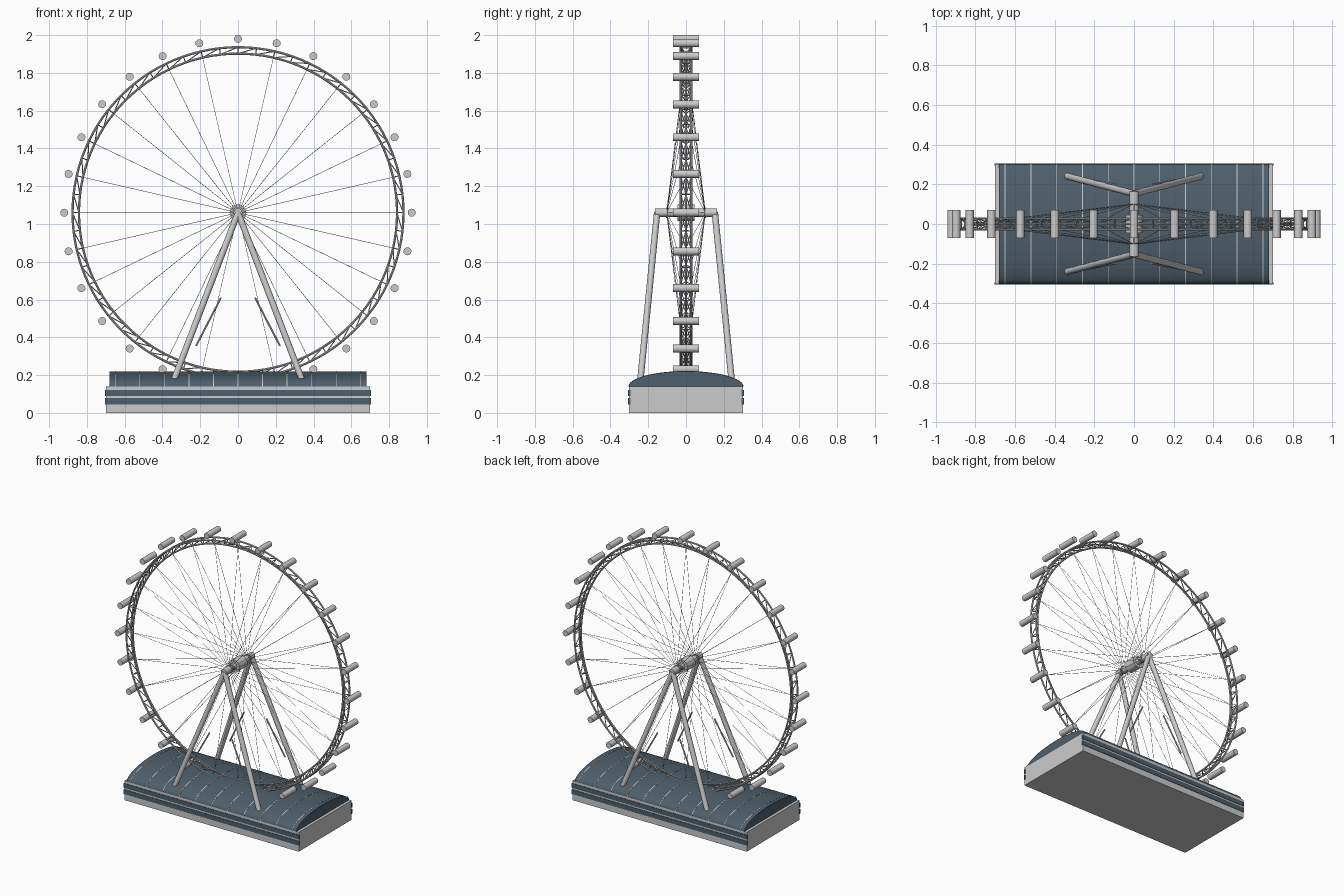
import bpy, bmesh
from math import sin, cos, pi, tau
from mathutils import Vector, Matrix

if "Cube" in bpy.data.objects:
    bpy.data.objects.remove(bpy.data.objects["Cube"])

HUB_Z = 1.06
N = 28
blue = bpy.data.materials.new("slate_blue")
blue.diffuse_color = (0.075, 0.115, 0.15, 1)
blue.use_nodes = True
blue.node_tree.nodes["Principled BSDF"].inputs["Base Color"].default_value = blue.diffuse_color


def finish(name, bm, mat=None, smooth=False):
    bmesh.ops.recalc_face_normals(bm, faces=bm.faces)
    me = bpy.data.meshes.new(name)
    bm.to_mesh(me)
    bm.free()
    ob = bpy.data.objects.new(name, me)
    bpy.context.collection.objects.link(ob)
    if mat:
        me.materials.append(mat)
    if smooth:
        bpy.context.view_layer.objects.active = ob
        ob.select_set(True)
        bpy.ops.object.shade_smooth_by_angle()
        ob.select_set(False)
    return ob


def bar(bm, a, b, r, sides=6):
    a, b = Vector(a), Vector(b)
    d = b - a
    m = Matrix.Translation((a + b) / 2) @ d.to_track_quat('Z', 'Y').to_matrix().to_4x4()
    bmesh.ops.create_cone(bm, cap_ends=True, segments=sides, radius1=r, radius2=r,
                          depth=d.length, matrix=m)


def bars(name, segments, r, sides=6, smooth=False):
    bm = bmesh.new()
    for a, b in segments:
        bar(bm, a, b, r, sides)
    return finish(name, bm, smooth=smooth)


def box(name, x, y0, y1, z0, z1, mat=None):
    bm = bmesh.new()
    m = Matrix.Translation((0, (y0 + y1) / 2, (z0 + z1) / 2)) @ \
        Matrix.Diagonal((2 * x, y1 - y0, z1 - z0, 1))
    bmesh.ops.create_cube(bm, size=1, matrix=m)
    return finish(name, bm, mat)


def wheel(i, r, y, n=N):
    a = tau * i / n
    return (r * sin(a), y, HUB_Z + r * cos(a))


def ring(name, r, y, tube):
    bpy.ops.mesh.primitive_torus_add(location=(0, y, HUB_Z), rotation=(pi / 2, 0, 0),
                                     major_radius=r, minor_radius=tube,
                                     major_segments=112, minor_segments=8)
    ob = bpy.context.object
    ob.name = name
    bpy.ops.object.shade_smooth_by_angle()


def vault(name, x0, x1, grow=0.0, mat=None):
    # half-elliptical extrusion along x
    bm = bmesh.new()
    pts = [((0.303 + grow) * cos(pi * k / 32), 0.14 + (0.08 + grow) * sin(pi * k / 32))
           for k in range(33)]
    f = bm.faces.new([bm.verts.new((x0, y, z)) for y, z in pts])
    ext = bmesh.ops.extrude_face_region(bm, geom=[f])
    bmesh.ops.translate(bm, vec=(x1 - x0, 0, 0),
                        verts=[v for v in ext['geom'] if isinstance(v, bmesh.types.BMVert)])
    return finish(name, bm, mat, True)


# station building with window bands front and back
box("station_base", 0.70, -0.303, 0.303, 0, 0.14)
for s, side in ((-1, "front"), (1, "back")):
    for k, (z0, z1) in enumerate(((0.045, 0.078), (0.09, 0.122))):
        y0, y1 = sorted((s * 0.295, s * 0.306))
        box(f"{side}_window_band_{k}", 0.703, y0, y1, z0, z1, blue)

# vaulted roof with thin ribs
vault("roof", -0.68, 0.68, 0, blue)
for k in range(-5, 6):
    vault(f"roof_rib_{k + 5}", 0.13 * k - 0.002, 0.13 * k + 0.002, 0.0015)

# rim: two outer rings, one inner ring, triangular bracing
ring("rim_outer_front", 0.876, -0.028, 0.006)
ring("rim_outer_back", 0.876, 0.028, 0.006)
ring("rim_inner", 0.842, 0, 0.006)
M = 2 * N
braces = []
for i in range(M):
    for y in (-0.028, 0.028):
        braces.append((wheel(i, 0.842, 0, M), wheel(i, 0.876, y, M)))
        braces.append((wheel(i, 0.842, 0, M), wheel(i + 1, 0.876, y, M)))
    braces.append((wheel(i, 0.876, -0.028, M), wheel(i, 0.876, 0.028, M)))
bars("rim_bracing", braces, 0.003, 5)

# spokes from both ends of the hub
bars("spokes", [(wheel(i, 0.025, y), wheel(i, 0.842, 0))
                for i in range(N) for y in (-0.1, 0.1)], 0.0013, 4)

# hub and spindle
bars("spindle", [((0, -0.165, HUB_Z), (0, 0.165, HUB_Z))], 0.023, 20, True)
bars("hub_drum", [((0, -0.045, HUB_Z), (0, 0.045, HUB_Z))], 0.044, 24, True)
bars("hub_flanges", [((0, s * 0.098, HUB_Z), (0, s * 0.106, HUB_Z)) for s in (-1, 1)],
     0.028, 24, True)

# passenger capsules
bars("capsules", [(wheel(i, 0.92, -0.07), wheel(i, 0.92, 0.07)) for i in range(N)],
     0.021, 16, True)

# A-frame legs and slim stay rods
corners = [(sx, sy) for sx in (-1, 1) for sy in (-1, 1)]
bars("support_legs", [((0, sy * 0.153, HUB_Z), (sx * 0.337, sy * 0.241, 0.18))
                      for sx, sy in corners], 0.017, 14, True)
bars("stay_rods", [((sx * 0.09, sy * 0.198, 0.61), (sx * 0.222, sy * 0.224, 0.355))
                   for sx, sy in corners], 0.005, 8, True)
